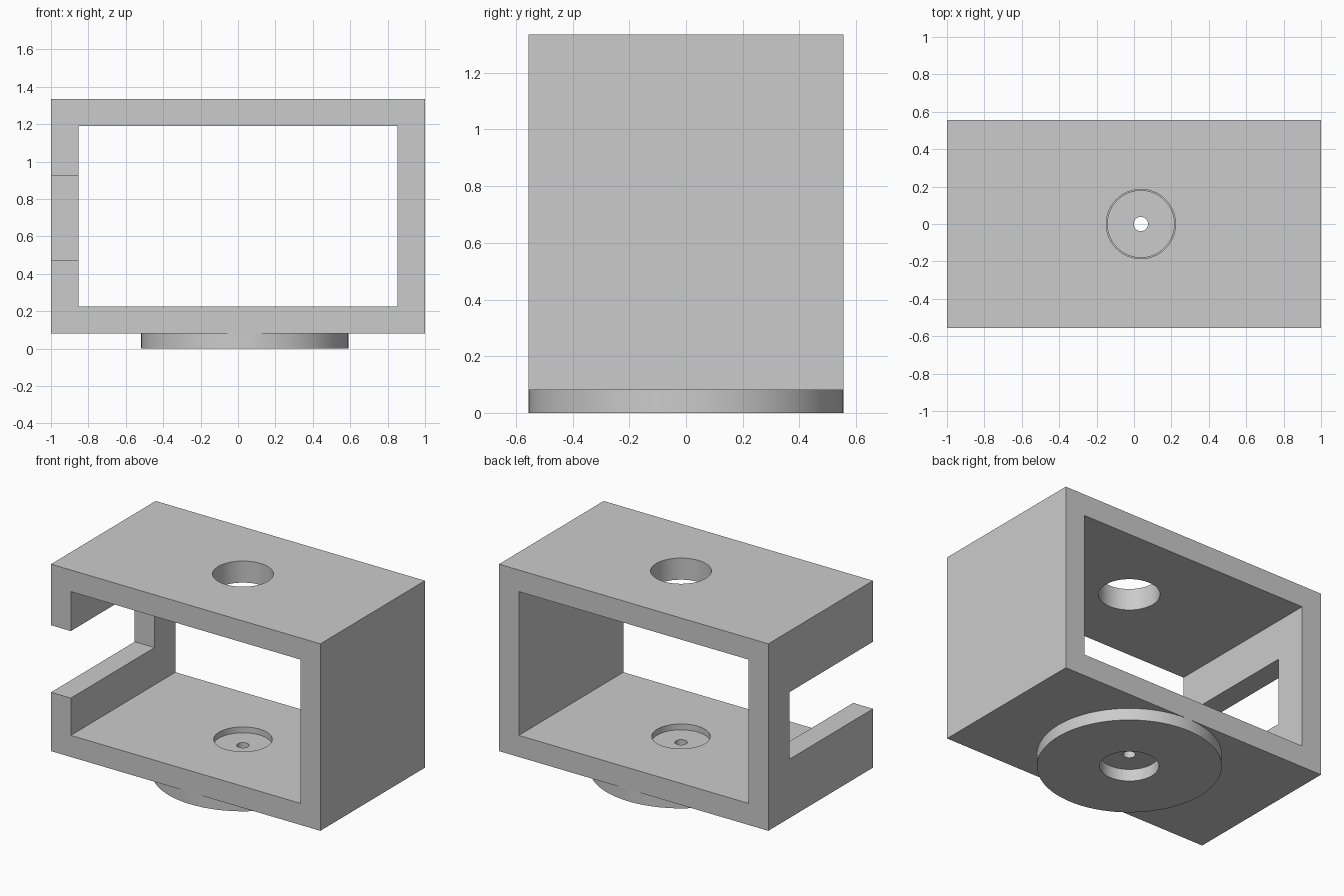
import bpy, bmesh, math
from mathutils import Matrix, Vector

cube = bpy.data.objects.get("Cube")
if cube:
    bpy.data.objects.remove(cube, do_unlink=True)

GREY = (0.6, 0.6, 0.6, 1.0)
AXIS_X = 0.037          # shared axis of the disc and all round holes
HALF_Y = 0.555
SEGMENTS = 96

grey = bpy.data.materials.new("plain grey")
grey.use_nodes = True
grey.diffuse_color = GREY
grey.node_tree.nodes["Principled BSDF"].inputs["Base Color"].default_value = GREY


def finish(name, bm):
    bmesh.ops.recalc_face_normals(bm, faces=bm.faces)
    mesh = bpy.data.meshes.new(name)
    bm.to_mesh(mesh)
    bm.free()
    mesh.materials.append(grey)
    obj = bpy.data.objects.new(name, mesh)
    bpy.context.collection.objects.link(obj)
    return obj


def box(name, low, high):
    bm = bmesh.new()
    size = Vector(high) - Vector(low)
    middle = (Vector(high) + Vector(low)) / 2
    bmesh.ops.create_cube(bm, size=1, matrix=Matrix.Translation(middle) @ Matrix.Diagonal((*size, 1)))
    return finish(name, bm)


def cylinder(name, radius, z0, z1):
    bm = bmesh.new()
    bmesh.ops.create_cone(bm, cap_ends=True, segments=SEGMENTS, radius1=radius, radius2=radius,
                          depth=z1 - z0, matrix=Matrix.Translation((AXIS_X, 0, (z0 + z1) / 2)))
    return finish(name, bm)


def cut(target, cutter):
    cutter.hide_render = True
    bpy.context.view_layer.objects.active = target
    mod = target.modifiers.new("cut", 'BOOLEAN')
    mod.operation = 'DIFFERENCE'
    mod.solver = 'EXACT'
    mod.object = cutter
    bpy.ops.object.modifier_apply(modifier=mod.name)
    bpy.data.objects.remove(cutter, do_unlink=True)


def smooth(obj):
    bpy.ops.object.select_all(action='DESELECT')
    obj.select_set(True)
    bpy.context.view_layer.objects.active = obj
    bpy.ops.object.shade_smooth_by_angle(angle=math.radians(30))


# Rectangular frame, open at front and back
frame = box("frame", (-1, -HALF_Y, 0.08), (1, HALF_Y, 1.335))
cut(frame, box("opening_cutter", (-0.853, -1, 0.225), (0.853, 1, 1.19)))

# Slot in one side wall, open towards the front
cut(frame, box("slot_cutter", (-1.2, -1, 0.475), (-0.7, 0.333, 0.925)))

# Top hole, shallow floor recess and small through hole
cut(frame, cylinder("top_hole_cutter", 0.185, 1.1, 1.4))
cut(frame, cylinder("recess_cutter", 0.178, 0.185, 0.4))
cut(frame, cylinder("pin_hole_cutter", 0.038, 0.0, 0.3))
smooth(frame)

# Round base ring, a revolved profile left open where it meets the frame
bm = bmesh.new()
profile = [(0.178, 0.08), (0.178, 0), (HALF_Y, 0), (HALF_Y, 0.08)]
verts = [bm.verts.new((AXIS_X + r, 0, z)) for r, z in profile]
edges = [bm.edges.new(pair) for pair in zip(verts, verts[1:])]
bmesh.ops.spin(bm, geom=verts + edges, cent=(AXIS_X, 0, 0), axis=(0, 0, 1),
               angle=2 * math.pi, steps=SEGMENTS, use_merge=True)
bmesh.ops.remove_doubles(bm, verts=bm.verts, dist=0.0001)
bmesh.ops.recalc_face_normals(bm, faces=bm.faces)
# Make the underside face down
under = next(f for f in bm.faces if f.calc_center_median().z < 0.001)
flip = under.normal.z > 0
base = finish("base_ring", bm)
if flip:
    base.data.flip_normals()
smooth(base)
